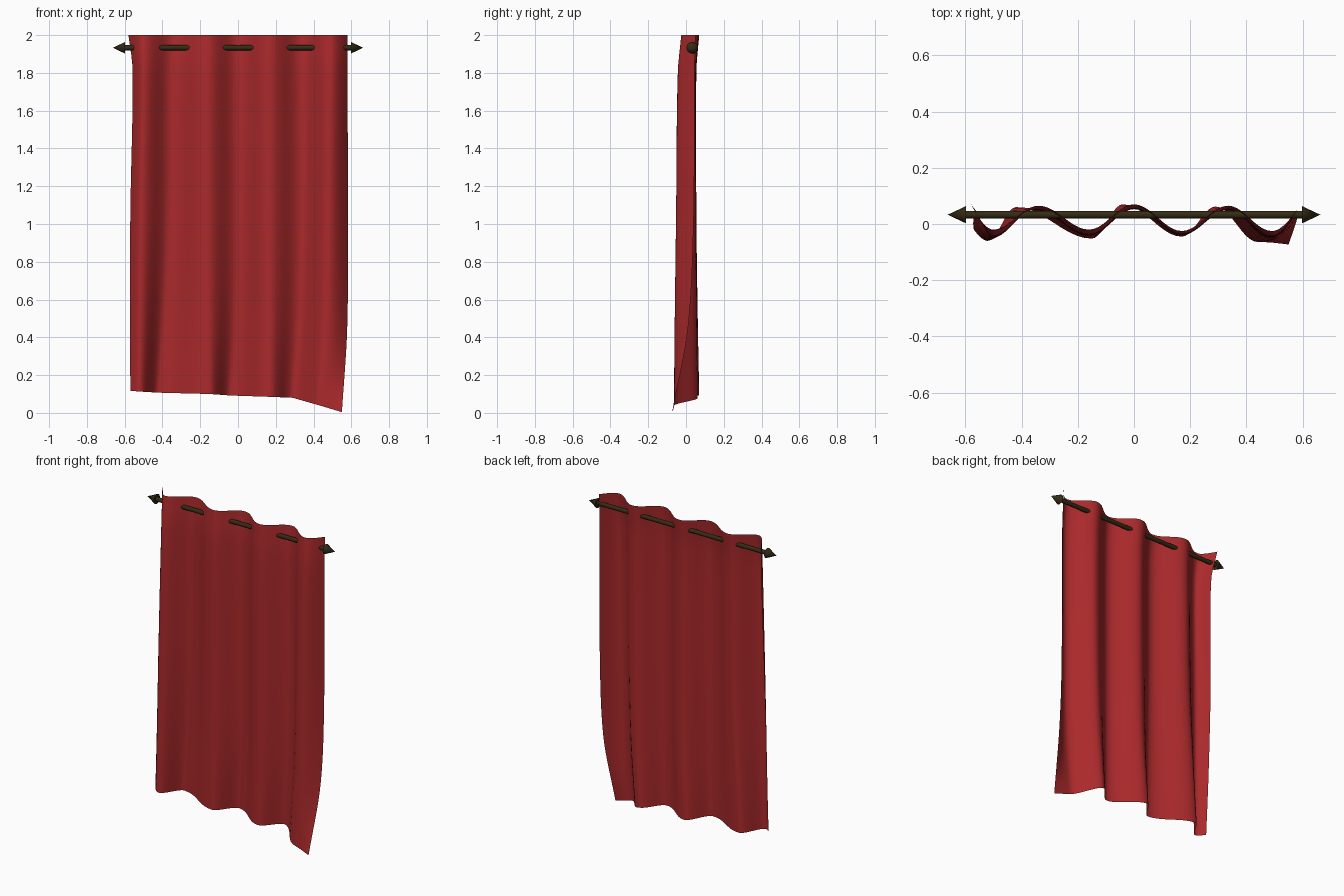
import bpy, bmesh, math

if "Cube" in bpy.data.objects:
    bpy.data.objects.remove(bpy.data.objects["Cube"])

ROD_Y, ROD_Z = 0.033, 1.933


def material(name, rgb):
    m = bpy.data.materials.new(name)
    m.diffuse_color = (*rgb, 1)
    m.use_nodes = True
    m.node_tree.nodes["Principled BSDF"].inputs["Base Color"].default_value = m.diffuse_color
    return m


red = material("red_cloth", (0.40, 0.022, 0.024))
bronze = material("dark_bronze", (0.035, 0.024, 0.008))

# Fold crests and troughs (x, y) at several heights, left edge to right edge
SECTIONS = [
    (0.00, [(-.58, .07), (-.50, -.02), (-.34, .065), (-.16, -.02), (0, .07),
            (.17, -.025), (.335, .065), (.49, -.025), (.58, .05)]),
    (0.10, [(-.558, .04), (-.50, -.043), (-.35, .052), (-.16, -.038), (0, .055),
            (.17, -.037), (.335, .052), (.49, -.043), (.58, .045)]),
    (0.50, [(-.57, .02), (-.51, -.052), (-.36, .054), (-.16, -.042), (0, .055),
            (.17, -.04), (.335, .053), (.48, -.053), (.582, .04)]),
    (0.78, [(-.572, 0), (-.515, -.057), (-.39, .058), (-.155, -.046), (-.01, .062),
            (.17, -.042), (.32, .057), (.47, -.06), (.578, .01)]),
    (1.00, [(-.57, -.02), (-.52, -.06), (-.42, .06), (-.15, -.052), (-.04, .07),
            (.17, -.045), (.29, .062), (.44, -.064), (.55, -.073)]),
]
HEM = [.117, .113, .107, .1, .092, .085, .08, .037, .004]


def hermite(ts, vs, t):
    """Smooth curve through values vs at parameters ts."""
    def slope(i):
        a, b = max(i - 1, 0), min(i + 1, len(ts) - 1)
        return (vs[b] - vs[a]) / (ts[b] - ts[a])
    k = max(i for i in range(len(ts) - 1) if ts[i] <= t or i == 0)
    h = ts[k + 1] - ts[k]
    u = (t - ts[k]) / h
    return (vs[k] * (1 + 2 * u) * (1 - u) ** 2 + vs[k + 1] * u * u * (3 - 2 * u)
            + h * u * (1 - u) * (slope(k) * (1 - u) - slope(k + 1) * u))


def curtain(rows=36, steps=10):
    ts = [s[0] for s in SECTIONS]
    n = len(HEM)
    bm = bmesh.new()
    grid = []
    for r in range(rows + 1):
        t = r / rows
        pts = [[hermite(ts, [s[1][i][c] for s in SECTIONS], t) for c in (0, 1)]
               for i in range(n)]
        line = []
        for j in range((n - 1) * steps + 1):
            i = min(j // steps, n - 2)
            u = j / steps - i
            # ease between crest and trough, but let the two free edges run out straight
            if i == 0:
                w = math.sin(u * math.pi / 2)
            elif i == n - 2:
                w = 1 - math.cos(u * math.pi / 2)
            else:
                w = (1 - math.cos(u * math.pi)) / 2
            a, b = pts[i], pts[i + 1]
            hem = HEM[i] + (HEM[i + 1] - HEM[i]) * u
            line.append(bm.verts.new((a[0] + (b[0] - a[0]) * u,
                                      a[1] + (b[1] - a[1]) * w,
                                      2 - (2 - hem) * t)))
        grid.append(line)
    for up, low in zip(grid, grid[1:]):
        for j in range(len(up) - 1):
            bm.faces.new((up[j], low[j], low[j + 1], up[j + 1]))
    me = bpy.data.meshes.new("curtain")
    bm.to_mesh(me)
    bm.free()
    me.shade_smooth()
    me.materials.append(red)
    bpy.context.collection.objects.link(bpy.data.objects.new("curtain", me))


def finish(name):
    ob = bpy.context.object
    ob.name = name
    ob.data.materials.append(bronze)
    bpy.ops.object.shade_smooth_by_angle(angle=math.radians(40))


# Cloth
curtain()

# Rod
bpy.ops.mesh.primitive_cylinder_add(vertices=16, radius=0.0135, depth=1.2,
                                    location=(0, ROD_Y, ROD_Z),
                                    rotation=(0, math.pi / 2, 0))
finish("curtain_rod")

# Pointed finials
for side, name in ((-1, "left_finial"), (1, "right_finial")):
    bpy.ops.mesh.primitive_cone_add(vertices=16, radius1=0.031, depth=0.066,
                                    location=(side * 0.63, ROD_Y, ROD_Z),
                                    rotation=(0, side * math.pi / 2, 0))
    finish(name)
